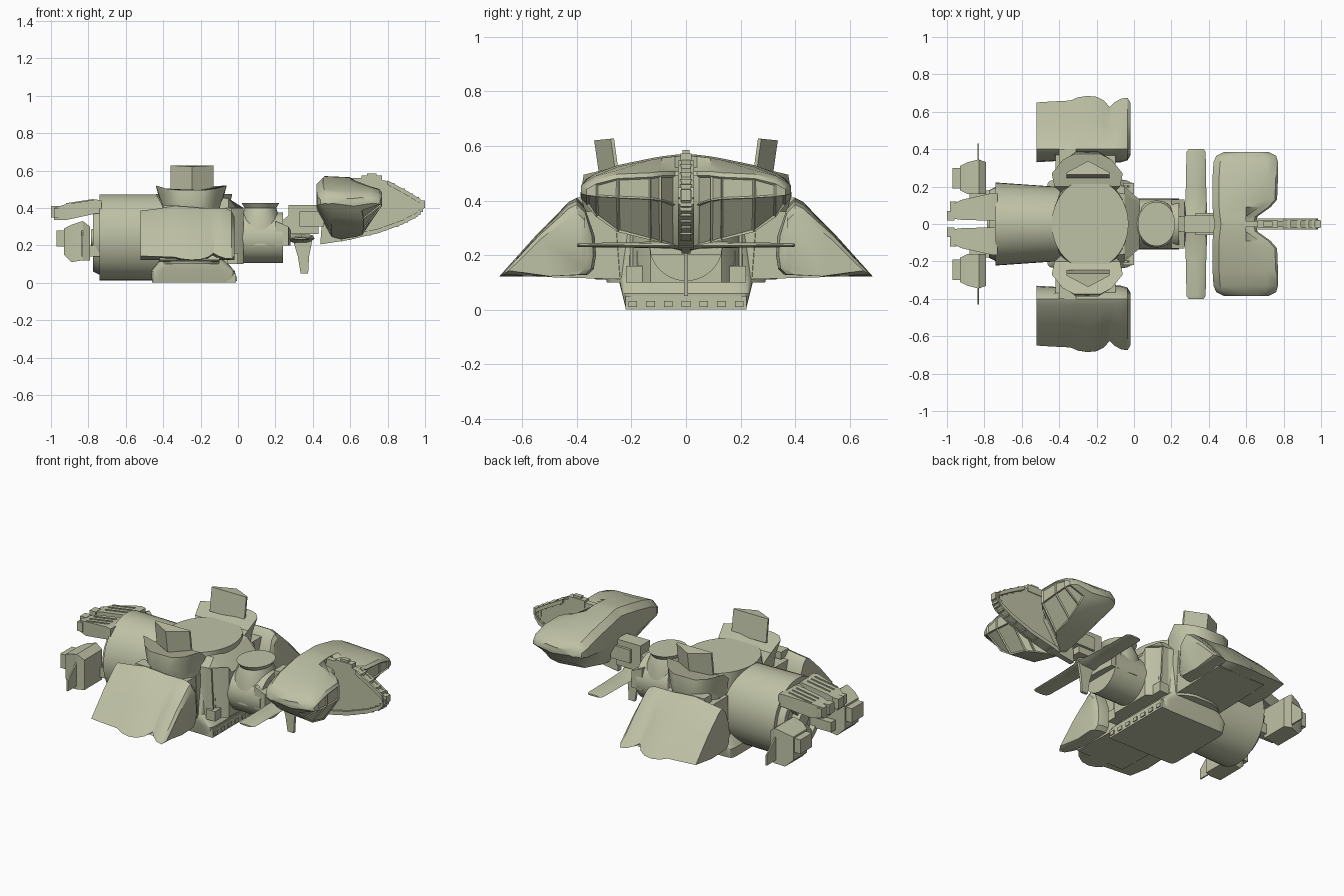
import bpy, bmesh, math
from mathutils import Vector

if "Cube" in bpy.data.objects:
    bpy.data.objects.remove(bpy.data.objects["Cube"])

mat = bpy.data.materials.new("sage_grey")
mat.diffuse_color = (0.52, 0.54, 0.38, 1)
mat.use_nodes = True
mat.node_tree.nodes["Principled BSDF"].inputs["Base Color"].default_value = mat.diffuse_color


def make(name, verts, faces, mirror=False, edit=None):
    me = bpy.data.meshes.new(name)
    me.from_pydata([tuple(v) for v in verts], [], faces)
    bm = bmesh.new()
    bm.from_mesh(me)
    bmesh.ops.recalc_face_normals(bm, faces=bm.faces)
    if edit:
        edit(bm)
    bm.to_mesh(me)
    bm.free()
    me.materials.append(mat)
    ob = bpy.data.objects.new(name, me)
    bpy.context.collection.objects.link(ob)
    if mirror:
        m = ob.modifiers.new("Mirror", 'MIRROR')
        m.use_axis = (False, True, False)
    return ob


def loft(name, rings, mirror=False, caps=(True, True), edit=None):
    n = len(rings[0])
    verts = [p for r in rings for p in r]
    faces = [(k * n + i, k * n + (i + 1) % n, (k + 1) * n + (i + 1) % n, (k + 1) * n + i)
             for k in range(len(rings) - 1) for i in range(n)]
    if caps[0]:
        faces.append(tuple(range(n)))
    if caps[1]:
        faces.append(tuple(range(len(verts) - n, len(verts))))
    return make(name, verts, faces, mirror, edit)


def box(name, x, y, z, mirror=False):
    return loft(name, [[(a, y[0], z[0]), (a, y[1], z[0]), (a, y[1], z[1]), (a, y[0], z[1])] for a in x], mirror)


def ring_x(x, ry, rz, cz, n=40):
    return [(x, ry * math.cos(t), cz + rz * math.sin(t)) for t in (math.tau * i / n for i in range(n))]


def ring_z(cx, z, rx, ry, e=1.0, n=40):
    # superellipse ring: e = 1 is round, small e is square
    out = []
    for i in range(n):
        t = math.tau * (i + .5) / n
        c, s = math.cos(t), math.sin(t)
        out.append((cx + rx * math.copysign(abs(c) ** e, c), ry * math.copysign(abs(s) ** e, s), z))
    return out


def prism_y(name, pts, y, mirror=False):
    return loft(name, [[(a, b, c) for a, c in pts] for b in y], mirror)


# rear hull drum with a spoked wheel on its end
loft("rear_hull", [ring_x(-.74, .222, .23, .243), ring_x(-.42, .2, .23, .243), ring_x(-.25, .19, .225, .243)])
loft("wheel_rim", [ring_x(-.735, .2, .2, .24), ring_x(-.775, .18, .18, .24), ring_x(-.775, .15, .15, .24),
                   ring_x(-.735, .15, .15, .24)], False, (False, False))
loft("wheel_hub", [ring_x(-.785, .045, .045, .24, 16), ring_x(-.73, .06, .06, .24, 16)])
for i in range(6):
    a = math.tau * i / 6
    d, t = Vector((0, math.cos(a), math.sin(a))), Vector((0, -math.sin(a), math.cos(a)))
    o = Vector((0, 0, .24))
    loft("wheel_spoke", [[o + d * r + t * s * w + Vector((x, 0, 0)) for x, s in
                          ((-.77, -1), (-.77, 1), (-.735, 1), (-.735, -1))] for r, w in ((.03, .015), (.16, .03))])

# middle body: round on top, square at the foot
loft("middle_body", [ring_z(-.24, 0, .22, .22, .12), ring_z(-.24, .06, .225, .235, .12),
                     ring_z(-.245, .12, .175, .25, .3), ring_z(-.235, .36, .18, .235, .6),
                     ring_z(-.235, .475, .205, .24, 1)])
loft("front_collar", [[(x, y * s, z) for y, z, s in ((w, .1, 1), (w, .4, 1), (w * .8, h, 1), (w * .8, h, -1),
                                                    (w, .4, -1), (w, .1, -1))]
                      for x, w, h in ((-.14, .22, .46), (-.05, .2, .45), (.03, .13, .36))])
box("collar_block", (-.06, .0), (.16, .22), (.1, .16), True)
for y in (.145, .17, .195):
    loft("collar_slat", [[(x0, y, z), (x0, y + .01, z), (x1, y + .01, z), (x1, y, z)]
                         for x0, x1, z in ((-.08, -.02, .1), (-.08, -.035, .4))], True)
# foot plate lip with slots
box("foot_lip", (-.06, -.012), (-.222, .222), (.0, .05))
for i in range(7):
    y = -.195 + i * .065
    box("foot_light", (-.014, -.006), (y - .016, y + .016), (.01, .032))

# shoulders flaring outward, with leaning blocks on top
outline = [(-.19, .0), (-.13, .7), (-.07, 1), (.07, 1), (.13, .7), (.19, .0)]


def shoulder(zi, zo, y0, y1, yi, zin, k):
    return [(-.25 + x * k, y0 + (y1 - y0) * f, zi + (zo - zi) * f) for x, f in outline] + \
           [(-.25 + .175 * k, yi, zin), (-.25 - .175 * k, yi, zin)]


loft("shoulder", [shoulder(.1, .1, .24, .29, .15, .1, .8), shoulder(.36, .36, .26, .37, .15, .36, .8),
                  shoulder(.42, .42, .27, .388, .17, .4, .82), shoulder(.52, .495, .27, .375, .2, .465, 1)], True)
tri = [(-.36, 0), (-.13, 0), (-.13, .012), (-.245, .073), (-.36, .012)]
loft("shoulder_block", [[(x, .245 + y, .49) for x, y in tri],
                        [(x, .264 + y, .628 - y * .1) for x, y in tri]], True)

# side pods: sloping outer slab, wavy lower edge, round inner side and blunt domed front
pod = []
for x, tip, top, inn in ((-.52, .65, .385, .33), (-.44, .655, .395, .335), (-.34, .66, .41, .34), (-.3, .677, .408, .34),
                         (-.25, .685, .405, .335), (-.2, .68, .40, .335), (-.16, .66, .40, .33), (-.13, .625, .40, .33),
                         (-.105, .65, .40, .33), (-.07, .67, .40, .33), (-.035, .675, .385, .34),
                         (-.02, .65, .355, .365)):
    zt = .125 + (.68 - tip) * .6
    pod.append([(x, tip, zt), (x, (tip + .41) / 2, (zt + top) / 2 + .012), (x, .43, top - .015), (x, .40, top),
                (x, .37, top - .03), (x, inn + .005, .27), (x, inn, .2), (x, inn + .008, .15), (x, inn + .03, .128),
                (x, .5, .122)])
loft("side_pod", pod, True)
loft("pod_arm", [[(x, .2, .11), (x, .6, .122), (x, .39, .36), (x, .2, .36)] for x in (-.42, -.1)], True)
box("pod_clamp", (-.4, -.31), (.33, .4), (.37, .412), True)

# neck drum and its flared cap
loft("neck_drum", [ring_x(-.05, .135, .135, .24), ring_x(.24, .135, .135, .24)])
loft("neck_turret", [ring_z(.12, .2, .12, .132, .8), ring_z(.12, .34, .105, .125, .9),
                     ring_z(.12, .40, .085, .1), ring_z(.12, .425, .1, .118)])
loft("neck_taper", [[(x, y * w, z) for y, z in ((-1, .2), (1, .2), (1, h), (-1, h))]
                    for x, w, h in ((.2, .13, .33), (.27, .13, .3), (.28, .04, .28))])

# connector, small wing and keel fin
prism_y("neck_hinge", [(.22, .32), (.27, .26), (.31, .32), (.29, .375)], (-.04, .04))
box("connector", (.27, .43), (-.045, .045), (.26, .415))
box("connector_step", (.33, .46), (-.06, .06), (.3, .38))
wing = [(.25, .235), (.28, .25), (.34, .255), (.40, .245), (.41, .235), (.38, .224), (.3, .222)]
loft("small_wing", [[(.335 + (x - .335) * k, y, .235 + (z - .235) * t) for x, z in wing]
                    for y, k, t in ((-.4, .5, .3), (-.385, .64, .45), (-.2, .68, .6), (-.05, .75, .9), (0, 1, 1.8),
                                    (.05, .75, .9), (.2, .68, .6), (.385, .64, .45), (.4, .5, .3))])
prism_y("keel_fin", [(.29, .24), (.32, .14), (.335, .05), (.375, .05), (.38, .14), (.4, .24)], (-.008, .008))


# head: two rounded lobes with framed windows in front
def windows(bm):
    fs = [f for f in bm.faces if f.normal.x > .3 and f.normal.z < .3 and f.calc_center_median().y > .06
          and f.calc_area() > .0015]
    bmesh.ops.inset_individual(bm, faces=fs, thickness=.009, depth=-.006)


rows = []
for y, xf, zb, zm, tf, tb, xb in ((0, .65, .23, .385, .505, .57, .43), (.04, .66, .235, .385, .505, .568, .425),
                                  (.09, .73, .245, .4, .505, .562, .42), (.13, .765, .255, .405, .5, .555, .42),
                                  (.25, .77, .285, .41, .495, .53, .42), (.33, .77, .34, .415, .475, .5, .425),
                                  (.365, .76, .385, .42, .455, .48, .44), (.385, .72, .41, .425, .44, .455, .48)):
    rows.append([(xb, y, zm), (xb, y, tb - .035), (xb + .035, y, tb), (.6, y, tb - .006), (xf - .06, y, tf + .016),
                 (xf - .012, y, tf + .002), (xf, y, tf - .014), (xf, y, zm), (xf - .1, y, zb),
                 (.5, y, zb + .015)])
loft("head_lobe", rows, True, (False, True), windows)

# nose spine between the lobes
prism_y("nose_spine", [(.44, .205), (.6, .23), (.75, .268), (.9, .322), (.97, .365), (.995, .4), (.99, .43),
                       (.93, .465), (.79, .545), (.7, .56), (.6, .56), (.46, .5)], (-.016, .016))
low = [(.55, .232), (.75, .277), (.88, .324), (.96, .366), (.985, .4), (.975, .435), (.91, .475), (.8, .535)]
loft("spine_rail", [[(x, .016, z - .012), (x, .03, z - .012), (x, .03, z + .012), (x, .016, z + .012)]
                    for x, z in low], True)
for (x0, z0), (x1, z1) in zip(low, low[1:]):
    for f in (.25, .75):
        x, z = x0 + (x1 - x0) * f, z0 + (z1 - z0) * f
        box("spine_rung", (x - .01, x + .01), (-.022, .022), (z - .013, z + .013))
box("spine_cap", (.66, .77), (-.02, .02), (.53, .572))
box("spine_lamp", (.69, .74), (-.013, .013), (.56, .585))
box("nose_tip", (.95, 1.0), (-.018, .018), (.4, .44))


# rear engines: two upper boxes, two lower side units with thin fins
def rect(x, y0, y1, z0, z1):
    return [(x, y0, z0), (x, y1, z0), (x, y1, z1), (x, y0, z1)]


loft("upper_engine", [rect(-.985, .03, .1, .335, .4), rect(-.92, .022, .13, .335, .42),
                      rect(-.76, .018, .165, .37, .445), rect(-.73, .018, .165, .37, .44)], True)
box("upper_nozzle", (-1.0, -.96), (.02, .07), (.35, .41), True)
box("upper_nozzle_outer", (-.985, -.95), (.085, .12), (.345, .4), True)
for y in (.05, .085, .12):
    loft("upper_rib", [rect(-.92, y, y + .008, .38, .425), rect(-.77, y, y + .008, .42, .448)], True)
loft("lower_engine", [rect(-.93, .18, .31, .15, .29), rect(-.89, .16, .33, .11, .31), rect(-.83, .16, .345, .12, .33),
                      rect(-.79, .16, .33, .12, .3)], True)
box("lower_nozzle", (-.97, -.92), (.19, .3), (.195, .28), True)
loft("engine_fin", [[(x, .3, .14), (x, .43, .14), (x, .43, .2), (x, .3, .32)] for x in (-.838, -.83)], True)
box("engine_bracket", (-.88, -.7), (.12, .18), (.14, .2), True)

# smooth round parts, keep hard edges
bpy.ops.object.select_all(action='DESELECT')
for ob in bpy.data.objects:
    ob.select_set(True)
    bpy.context.view_layer.objects.active = ob
bpy.ops.object.shade_smooth_by_angle(angle=math.radians(33))
